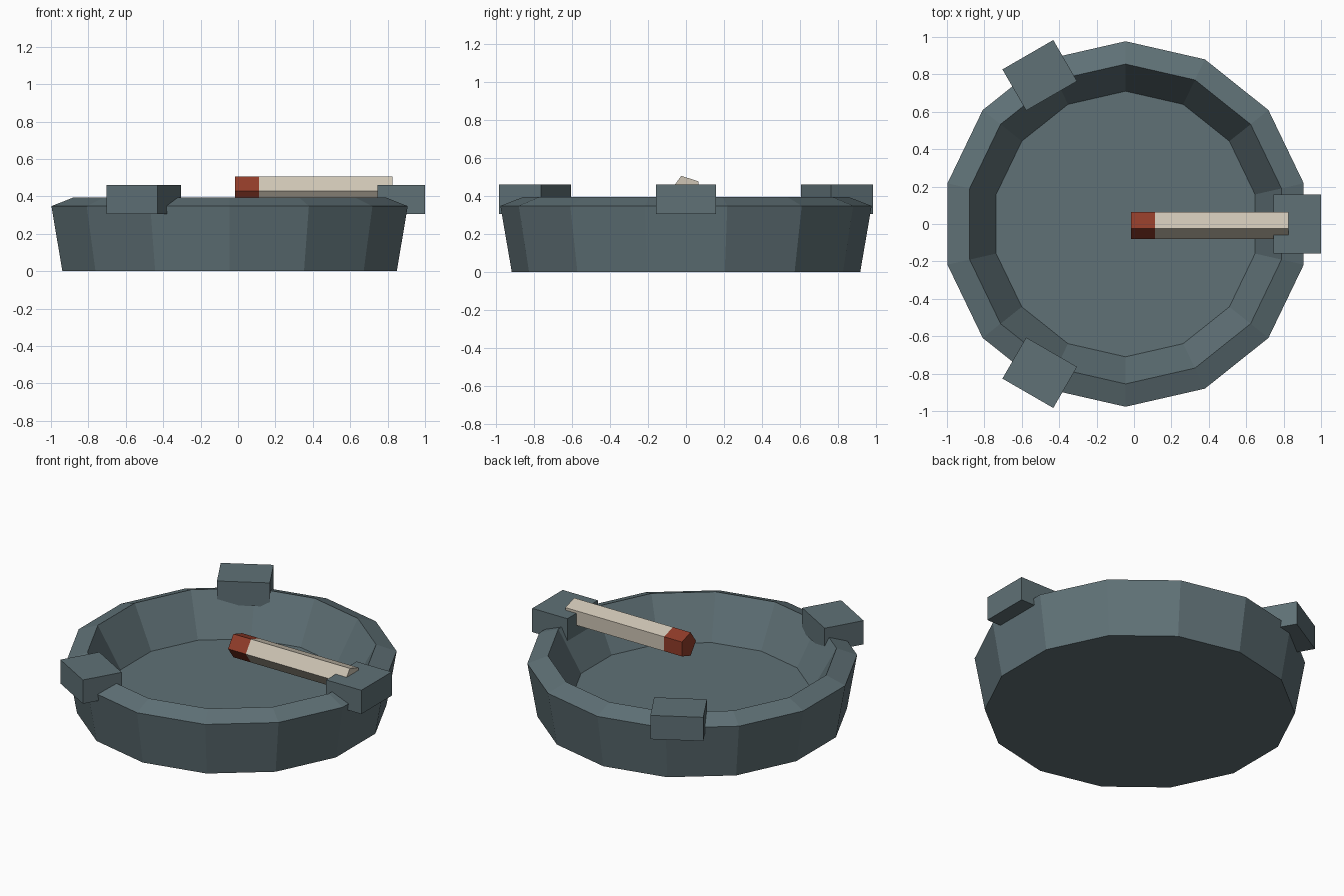
import bpy, bmesh, math
from mathutils import Matrix, Vector

cube = bpy.data.objects.get("Cube")
if cube:
    bpy.data.objects.remove(cube, do_unlink=True)


def make_material(name, rgb):
    mat = bpy.data.materials.new(name)
    mat.use_nodes = True
    colour = (*rgb, 1.0)
    mat.diffuse_color = colour
    mat.node_tree.nodes["Principled BSDF"].inputs["Base Color"].default_value = colour
    return mat


def make_object(name, bm, mat):
    bmesh.ops.recalc_face_normals(bm, faces=bm.faces)
    mesh = bpy.data.meshes.new(name)
    bm.to_mesh(mesh)
    bm.free()
    mesh.materials.append(mat)
    obj = bpy.data.objects.new(name, mesh)
    bpy.context.collection.objects.link(obj)
    return obj


slate = make_material("slate grey", (0.115, 0.165, 0.182))
cream = make_material("cream paper", (0.62, 0.56, 0.46))
rust = make_material("rust red", (0.28, 0.045, 0.022))

CENTRE = Vector((-0.045, 0, 0))
SIDES = 14

# Bowl: radius and height pairs swept round, from underside to inner floor
profile = [(0.917, 0), (0.977, 0.348), (0.855, 0.395), (0.71, 0.13)]
bm = bmesh.new()
rings = []
for radius, z in profile:
    ring = []
    for i in range(SIDES):
        a = math.pi / 2 + math.tau * i / SIDES
        ring.append(bm.verts.new((radius * math.cos(a), radius * math.sin(a), z)))
    rings.append(ring)
for low, high in zip(rings, rings[1:]):
    for i in range(SIDES):
        j = (i + 1) % SIDES
        bm.faces.new((low[i], low[j], high[j], high[i]))
bm.faces.new(rings[0])
bm.faces.new(rings[-1])
make_object("bowl", bm, slate).location = CENTRE

# Three rest blocks spaced evenly round the rim
for name, degrees in (("left_rest", 0), ("back_rest", 120), ("front_rest", 240)):
    bm = bmesh.new()
    bmesh.ops.create_cube(bm, size=1, matrix=Matrix.Diagonal((0.254, 0.314, 0.155, 1)))
    block = make_object(name, bm, slate)
    turn = Matrix.Rotation(math.radians(degrees), 4, "Z")
    block.matrix_world = Matrix.Translation(CENTRE) @ turn @ Matrix.Translation((0.918, 0, 0.383))


# Five-sided stick lying along x, with a coloured tip
def prism(name, x0, x1, mat):
    bm = bmesh.new()
    ends = []
    for x in (x0, x1):
        ends.append([bm.verts.new((x, -0.08 * math.cos(math.tau * i / 5),
                                   0.43 + 0.08 * math.sin(math.tau * i / 5)))
                     for i in range(5)])
    for i in range(5):
        j = (i + 1) % 5
        bm.faces.new((ends[0][i], ends[0][j], ends[1][j], ends[1][i]))
    for end in ends:
        bm.faces.new(end)
    return make_object(name, bm, mat)


prism("stick_tip", -0.016, 0.112, rust)
prism("stick_body", 0.112, 0.825, cream)
